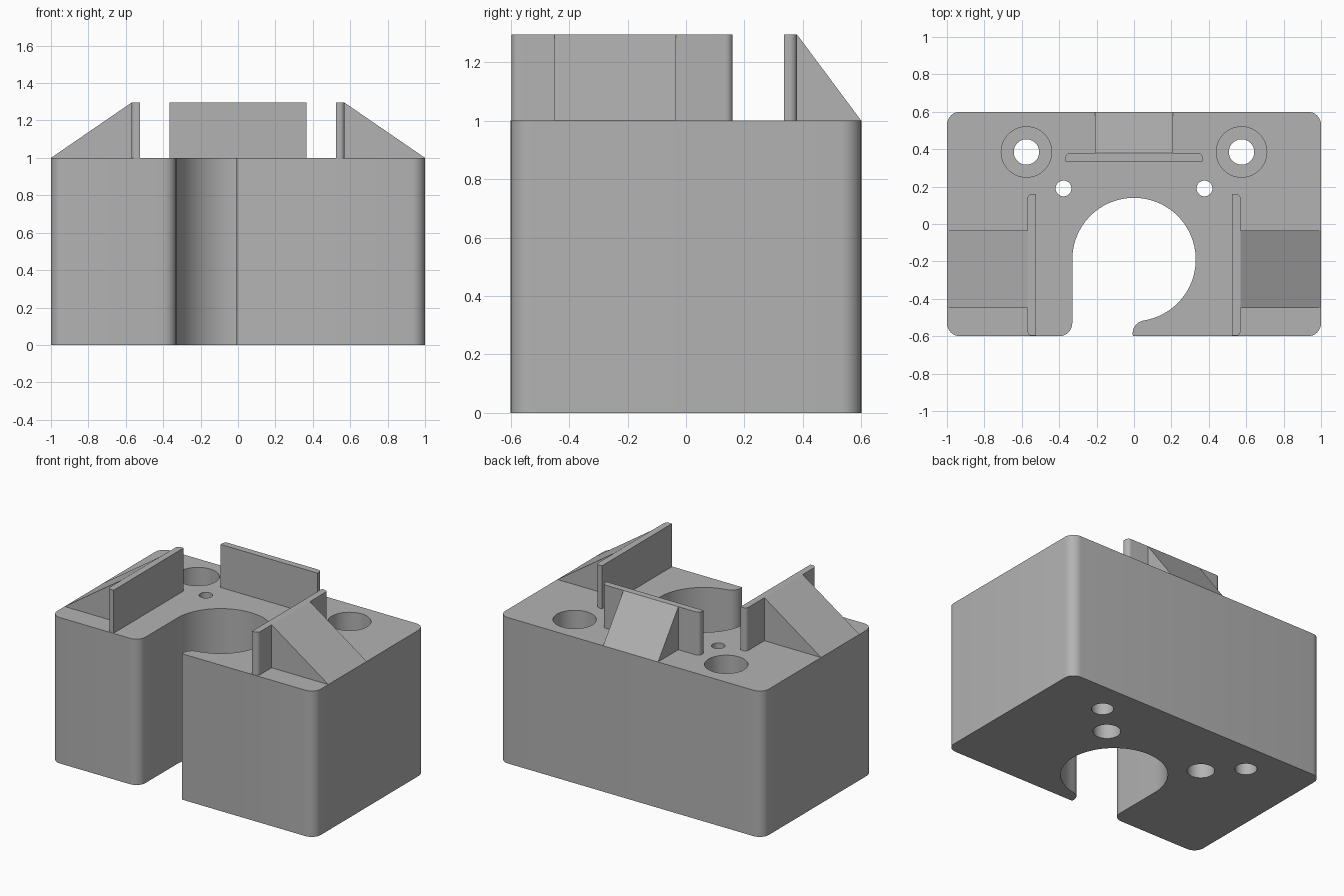
import bpy, bmesh
from math import sin, cos, radians
from mathutils import Matrix, Vector

cube = bpy.data.objects.get("Cube")
if cube:
    bpy.data.objects.remove(cube, do_unlink=True)

GREY = (0.45, 0.45, 0.45, 1)
grey = bpy.data.materials.new("plain grey")
grey.use_nodes = True
grey.diffuse_color = GREY
grey.node_tree.nodes["Principled BSDF"].inputs["Base Color"].default_value = GREY

H, TOP = 1.0, 1.295      # block height, rib height


def arc(cx, cy, r, a0, a1, n=8):
    angles = [radians(a0 + (a1 - a0) * i / n) for i in range(n + 1)]
    return [(cx + r * cos(a), cy + r * sin(a)) for a in angles]


def prism(name, base, direction):
    """Extrude a closed 3D outline along a direction."""
    bm = bmesh.new()
    face = bm.faces.new([bm.verts.new(p) for p in base])
    ext = bmesh.ops.extrude_face_region(bm, geom=[face])
    moved = [g for g in ext["geom"] if isinstance(g, bmesh.types.BMVert)]
    bmesh.ops.translate(bm, verts=moved, vec=direction)
    bmesh.ops.recalc_face_normals(bm, faces=bm.faces)
    mesh = bpy.data.meshes.new(name)
    bm.to_mesh(mesh)
    bm.free()
    mesh.materials.append(grey)
    ob = bpy.data.objects.new(name, mesh)
    bpy.context.collection.objects.link(ob)
    return ob


def upright(name, outline, z0, z1):
    return prism(name, [(x, y, z0) for x, y in outline], (0, 0, z1 - z0))


def select(ob):
    bpy.ops.object.select_all(action="DESELECT")
    ob.select_set(True)
    bpy.context.view_layer.objects.active = ob


def smooth(ob):
    select(ob)
    bpy.ops.object.shade_smooth_by_angle(angle=radians(30))


# Block outline: rounded corners and a hooked slot opening to the front
R = 0.07
tip = -81
slot_y, slot_r = -0.19, 0.33
tip_x = (slot_r + R) * cos(radians(tip))
tip_y = slot_y + (slot_r + R) * sin(radians(tip))
outline = (arc(-1 + R, -0.6 + R, R, 180, 270)
           + arc(-slot_r - R, -0.6 + R, R, -90, 0)
           + arc(0, slot_y, slot_r, 180, tip, 56)
           + arc(tip_x, tip_y, R, 180 + tip, 190)[1:]
           + [(0, -0.6)]
           + arc(1 - R, -0.6 + R, R, -90, 0)
           + arc(1 - R, 0.6 - R, R, 0, 90)
           + arc(-1 + R, 0.6 - R, R, 90, 180))
body = upright("block", outline, 0, H)

# Stepped bolt holes: wide from above at the back, wide from below by the slot
holes = [(0.575, 0.385, 0.068, -0.1, 1.1), (0.575, 0.385, 0.135, 0.4, 1.1),
         (0.377, 0.19, 0.042, -0.1, 1.1), (0.377, 0.19, 0.085, -0.1, 0.6)]
for side in (-1, 1):
    for x, y, r, z0, z1 in holes:
        cutter = upright("hole_cutter", arc(side * x, y, r, 0, 360, 40)[:-1], z0, z1)
        cutter.hide_render = True
        mod = body.modifiers.new("hole", "BOOLEAN")
        mod.operation, mod.solver, mod.object = "DIFFERENCE", "EXACT", cutter
        select(body)
        bpy.ops.object.modifier_apply(modifier=mod.name)
        bpy.data.objects.remove(cutter, do_unlink=True)
smooth(body)


# Each rib is a thin upright plate with a sloping brace behind it.
# Local frame: u runs along the plate, v outward toward the block edge.
def rib(name, place, u0, u1, brace0, brace1, v0, v1, edge):
    r = 0.025
    plate = [(u0, v0), (u1, v0)]
    plate += arc(u1 - r, v1 - r, r, 0, 90, 6) + arc(u0 + r, v1 - r, r, 90, 180, 6)
    ob = prism(name + "_plate", [place(u, v, H) for u, v in plate], (0, 0, TOP - H))
    smooth(ob)
    wedge = [(v1, H), (edge, H), (v1, TOP)]
    along = Vector(place(brace1, 0, 0)) - Vector(place(brace0, 0, 0))
    prism(name + "_brace", [place(brace0, v, z) for v, z in wedge], along)


rib("left_rib", lambda u, v, z: (v, u, z), -0.597, 0.16, -0.45, -0.035, 0.525, 0.57, 1)
rib("right_rib", lambda u, v, z: (-v, u, z), -0.597, 0.16, -0.45, -0.035, 0.525, 0.57, 1)
rib("back_rib", lambda u, v, z: (u, v, z), -0.367, 0.367, -0.208, 0.208, 0.335, 0.38, 0.6)
